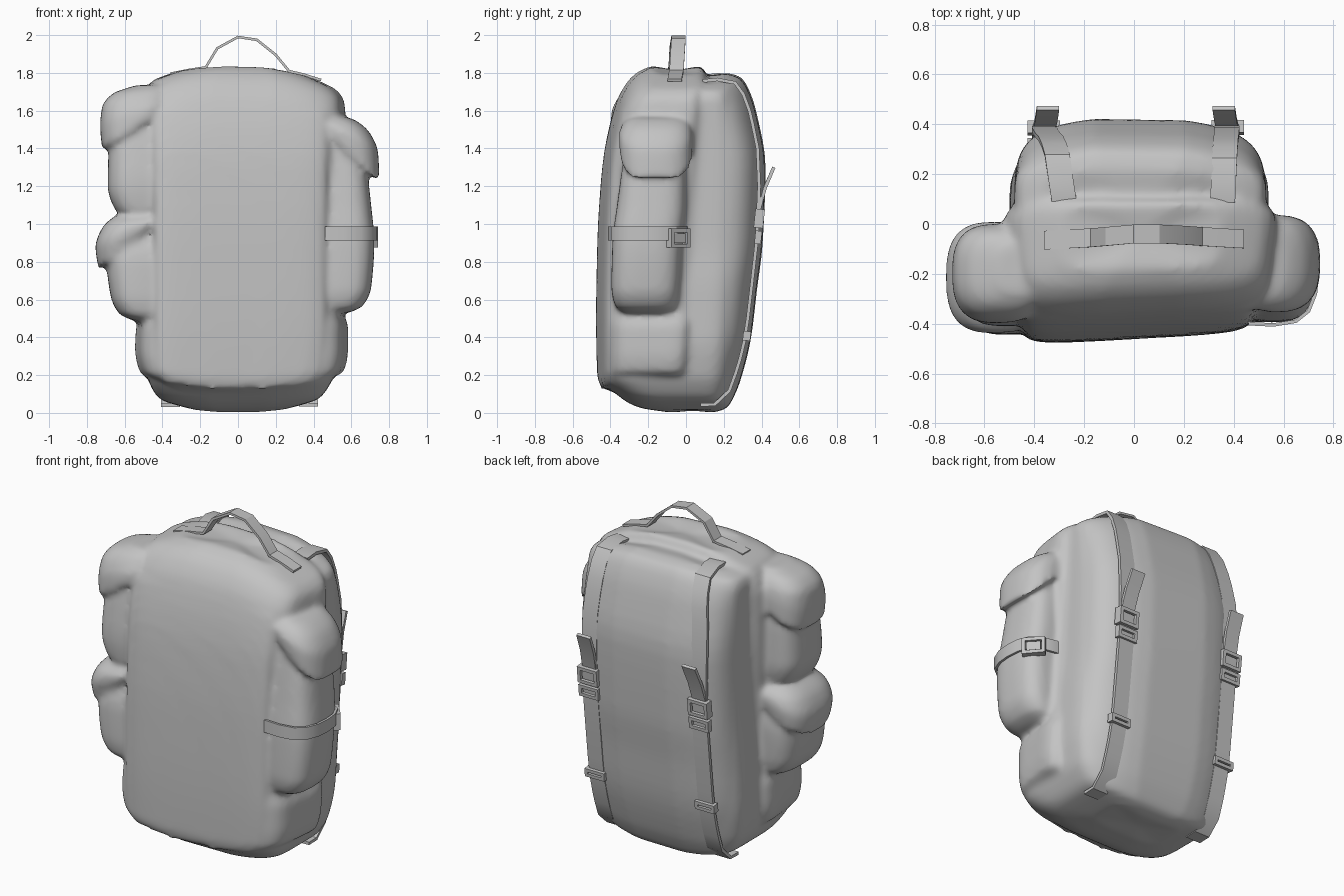
import bpy, bmesh, math
from mathutils import Vector, Matrix
from mathutils.bvhtree import BVHTree

if "Cube" in bpy.data.objects:
    bpy.data.objects.remove(bpy.data.objects["Cube"])

grey = bpy.data.materials.new("grey_canvas")
grey.diffuse_color = (0.55, 0.55, 0.55, 1)
grey.use_nodes = True
grey.node_tree.nodes["Principled BSDF"].inputs["Base Color"].default_value = grey.diffuse_color


def select(obs):
    bpy.ops.object.select_all(action='DESELECT')
    for ob in obs:
        ob.select_set(True)
    bpy.context.view_layer.objects.active = obs[0]


def finish(name, bm, angle=40):
    bmesh.ops.recalc_face_normals(bm, faces=bm.faces[:])
    me = bpy.data.meshes.new(name)
    bm.to_mesh(me)
    bm.free()
    me.materials.append(grey)
    ob = bpy.data.objects.new(name, me)
    bpy.context.collection.objects.link(ob)
    select([ob])
    bpy.ops.object.shade_smooth_by_angle(angle=math.radians(angle))
    return ob


def spow(v, p):
    return math.copysign(abs(v) ** p, v)


def refine(rings, steps=4):
    """Smooth in-between rings, without overshoot."""
    rings = [list(r) + [0] * (6 - len(r)) for r in rings]
    sl = [[(b[k] - a[k]) / (b[0] - a[0]) for k in range(6)] for a, b in zip(rings, rings[1:])]
    tan = [sl[0]]
    for a, b in zip(sl, sl[1:]):
        tan.append([2 * p * q / (p + q) if p * q > 0 else 0 for p, q in zip(a, b)])
    tan.append(sl[-1])
    out = []
    for i in range(len(rings) - 1):
        h = rings[i + 1][0] - rings[i][0]
        for s in range(steps):
            t = s / steps
            w = (2 * t**3 - 3 * t**2 + 1, (t**3 - 2 * t**2 + t) * h,
                 3 * t**2 - 2 * t**3, (t**3 - t**2) * h)
            out.append([w[0] * a + w[1] * b + w[2] * c + w[3] * d for a, b, c, d in
                        zip(rings[i], tan[i], rings[i + 1], tan[i + 1])])
    return out + [rings[-1]]


def loft(name, rings, power=4, n=40, warp=None, side=1):
    """Stack of rounded-rectangle rings: z, x0, x1, y0, y1, optional slope of z along x."""
    bm = bmesh.new()
    loops = []
    for z, x0, x1, y0, y1, slope in refine(rings):
        loop = []
        for i in range(n):
            a = 2 * math.pi * (i + 0.5) / n
            x = (x0 + x1) / 2 + (x1 - x0) / 2 * spow(math.cos(a), 2 / power)
            y = (y0 + y1) / 2 + (y1 - y0) / 2 * spow(math.sin(a), 2 / power)
            p = Vector((x * side, y, z + slope * (x1 - x)))
            loop.append(bm.verts.new(warp(p) if warp else p))
        loops.append(loop)
    for a, b in zip(loops, loops[1:]):
        for i in range(n):
            j = (i + 1) % n
            bm.faces.new((a[i], a[j], b[j], b[i]))
    # closed ends with a centre point
    for loop in (loops[0], loops[-1]):
        c = bm.verts.new(sum((v.co for v in loop), Vector()) / n)
        for i in range(n):
            bm.faces.new((loop[i], loop[(i + 1) % n], c))
    return finish(name, bm)


def strap(name, pts, across, width, thick=0.014):
    """Flat ribbon of rectangular section along a path."""
    pts = [Vector(p) for p in pts]
    across = Vector(across).normalized()
    bm = bmesh.new()
    loops = []
    for i, p in enumerate(pts):
        t = pts[min(i + 1, len(pts) - 1)] - pts[max(i - 1, 0)]
        nrm = t.cross(across).normalized() * thick / 2
        w = across * width / 2
        loops.append([bm.verts.new(p + q) for q in (w + nrm, w - nrm, -w - nrm, -w + nrm)])
    for a, b in zip(loops, loops[1:]):
        for i in range(4):
            j = (i + 1) % 4
            bm.faces.new((a[i], a[j], b[j], b[i]))
    bm.faces.new(loops[0])
    bm.faces.new(loops[-1])
    return finish(name, bm, 30)


def buckle(name, centre, rot, w, h, d, bars):
    """Frame of four bars plus a middle block; local x = width, y = depth, z = height."""
    bm = bmesh.new()
    t = 0.02
    boxes = [((s * (w - t) / 2, 0, 0), (t, d, h)) for s in (-1, 1)]
    boxes += [((0, 0, s * (h - t) / 2), (w, d, t)) for s in (-1, 1)]
    if bars:
        boxes.append(((0, 0, 0), (w * 0.6, d * 0.6, h * 0.5)))
    for c, s in boxes:
        bmesh.ops.create_cube(bm, size=1, matrix=Matrix.Translation(c) @ Matrix.Diagonal((*s, 1)))
    bm.transform(Matrix.Translation(centre) @ rot)
    return finish(name, bm, 30)


def arch(p):
    # sag of the top and bottom towards the sides
    t = (p.z - 0.92) / 0.92
    k = 0.33 if t < 0 else (0.42 if p.x > 0 else 0.28)
    return Vector((p.x, p.y, p.z - 0.92 * k * p.x ** 2 * t ** 3))


def back_warp(p):
    # back face bulges in the middle
    p = arch(p)
    return Vector((p.x, p.y - 0.32 * p.x ** 2 * max(0, min(1, (p.y - 0.1) / 0.2)), p.z))


def front_warp(p):
    # narrower towards the front, front face slightly skewed
    p = arch(p)
    k = max(0, min(1, (0.1 - p.y) / 0.55))
    return Vector((p.x * (1 - 0.12 * k), p.y + 0.05 * p.x * k, p.z))


# main bag
back = loft("back_body", [
    (0.0, -0.22, 0.24, -0.08, 0.15), (0.02, -0.4, 0.42, -0.24, 0.22),
    (0.07, -0.45, 0.47, -0.34, 0.255), (0.16, -0.48, 0.51, -0.42, 0.295),
    (0.4, -0.5, 0.54, -0.42, 0.355), (0.65, -0.495, 0.54, -0.4, 0.385),
    (0.9, -0.485, 0.53, -0.4, 0.415), (1.3, -0.48, 0.53, -0.35, 0.43),
    (1.6, -0.48, 0.53, -0.3, 0.38), (1.72, -0.48, 0.53, -0.25, 0.34),
    (1.785, -0.46, 0.51, -0.2, 0.295), (1.805, -0.38, 0.43, -0.15, 0.22)], 6, 64, back_warp)
bag = [back]
bag.append(loft("front_body", [
    (0.11, -0.43, 0.45, -0.4, -0.02), (0.165, -0.545, 0.59, -0.445, 0.02),
    (0.3, -0.57, 0.61, -0.45, 0.04), (0.43, -0.565, 0.61, -0.45, 0.05),
    (0.54, -0.53, 0.58, -0.45, 0.06), (1.0, -0.53, 0.57, -0.44, 0.09),
    (1.4, -0.54, 0.58, -0.415, 0.105), (1.65, -0.535, 0.585, -0.36, 0.11),
    (1.75, -0.51, 0.575, -0.31, 0.105), (1.81, -0.46, 0.53, -0.25, 0.1),
    (1.84, -0.3, 0.36, -0.18, 0.08)], 5.5, 64, front_warp))
bag.append(loft("front_panel", [
    (0.12, -0.44, 0.46, -0.44, -0.3), (0.19, -0.49, 0.51, -0.457, -0.3),
    (0.5, -0.5, 0.53, -0.462, -0.3), (0.9, -0.5, 0.53, -0.455, -0.3),
    (1.3, -0.5, 0.53, -0.43, -0.28), (1.6, -0.5, 0.53, -0.375, -0.24),
    (1.71, -0.46, 0.5, -0.33, -0.2)], 5, 64, front_warp))

# tall pocket with domed lid on one side
bag.append(loft("tall_pocket", [
    (0.53, 0.4, 0.59, -0.33, -0.08), (0.565, 0.4, 0.66, -0.375, -0.05),
    (0.66, 0.4, 0.705, -0.395, -0.035), (0.9, 0.4, 0.722, -0.39, -0.02),
    (1.1, 0.4, 0.705, -0.365, -0.0), (1.35, 0.4, 0.67, -0.33, 0.0),
    (1.52, 0.4, 0.58, -0.3, -0.02)], 3))
bag.append(loft("tall_pocket_lid", [
    (1.22, 0.42, 0.75, -0.35, 0.035, 0.9), (1.38, 0.4, 0.742, -0.355, 0.035, 0.55),
    (1.48, 0.4, 0.7, -0.335, 0.025, 0.28), (1.55, 0.4, 0.62, -0.3, 0.0, 0.1),
    (1.58, 0.4, 0.52, -0.25, -0.06)], 2.6))

# two stacked pockets with lids on the other side
bag.append(loft("upper_pocket", [
    (1.04, 0.35, 0.58, -0.38, -0.07), (1.075, 0.35, 0.65, -0.4, -0.04),
    (1.2, 0.35, 0.69, -0.41, -0.02), (1.4, 0.35, 0.685, -0.39, -0.02),
    (1.6, 0.35, 0.64, -0.35, -0.05)], 3, side=-1))
bag.append(loft("upper_pocket_lid", [
    (1.395, 0.38, 0.72, -0.4, 0.0, 0.6), (1.52, 0.36, 0.73, -0.395, 0.0, 0.35),
    (1.62, 0.36, 0.72, -0.37, -0.01, 0.15), (1.69, 0.36, 0.665, -0.33, -0.04, 0.08),
    (1.735, 0.36, 0.54, -0.28, -0.08)], 2.8, side=-1))
bag.append(loft("lower_pocket", [
    (0.49, 0.35, 0.56, -0.39, -0.07), (0.525, 0.35, 0.63, -0.43, -0.03),
    (0.62, 0.35, 0.675, -0.445, -0.01), (0.8, 0.35, 0.695, -0.44, -0.0),
    (1.0, 0.35, 0.64, -0.38, -0.04)], 3, side=-1))
bag.append(loft("lower_pocket_lid", [
    (0.765, 0.38, 0.74, -0.42, 0.0, 0.72), (0.88, 0.36, 0.755, -0.44, 0.01, 0.45),
    (0.97, 0.36, 0.725, -0.43, 0.0, 0.2), (1.04, 0.36, 0.655, -0.38, -0.04, 0.06),
    (1.075, 0.36, 0.55, -0.33, -0.08)], 2.8, side=-1))

# surface guide for the straps, then fuse bag and pockets into one soft skin
bvh = BVHTree.FromPolygons([v.co for v in back.data.vertices],
                           [p.vertices[:] for p in back.data.polygons])
select(bag)
bpy.ops.object.join()
back.name = "bag_with_pockets"
rem = back.modifiers.new("fuse", 'REMESH')
rem.mode = 'VOXEL'
rem.voxel_size = 0.016
soft = back.modifiers.new("soften", 'SMOOTH')
soft.factor = 0.5
soft.iterations = 9
for m in ("fuse", "soften"):
    bpy.ops.object.modifier_apply(modifier=m)
bpy.ops.object.shade_smooth_by_angle(angle=math.radians(50))

# belt and buckle around the tall pocket
strap("pocket_belt", [(x, y, 0.95) for x, y in (
    (0.46, -0.4), (0.56, -0.405), (0.65, -0.39), (0.7, -0.35), (0.728, -0.28), (0.735, -0.2),
    (0.728, -0.12), (0.7, -0.055), (0.64, -0.015), (0.56, 0.0), (0.5, 0.0))], (0, 0, 1), 0.075)
buckle("pocket_buckle", (0.685, -0.04, 0.925), Matrix.Rotation(math.radians(-50), 4, 'Z'),
       0.13, 0.1, 0.04, True)

# carry handle
strap("carry_handle", [
    (-0.36, -0.065, 1.795), (-0.26, -0.06, 1.815), (-0.17, -0.055, 1.83), (-0.11, -0.05, 1.93),
    (0.0, -0.04, 1.99), (0.1, -0.04, 1.975), (0.2, -0.045, 1.895), (0.27, -0.05, 1.81),
    (0.35, -0.055, 1.79), (0.44, -0.06, 1.762)], (0, 1, 0), 0.075)


# back straps laid onto the bag surface
def on_surface(x, y, z, lift=0.01):
    start = Vector((x, y, z))
    d = (Vector((x, 0.05, max(0.35, min(1.45, z)))) - start).normalized()
    hit = bvh.ray_cast(start, d)
    return (hit[0] + hit[1] * lift) if hit[0] else start + d * 0.2


guide = [(0.12, 2.0), (0.25, 1.97), (0.38, 1.92), (0.46, 1.84), (0.55, 1.72), (0.6, 1.6),
         (0.6, 1.4), (0.6, 1.2), (0.6, 1.05), (0.6, 0.9), (0.6, 0.7), (0.6, 0.5), (0.6, 0.38),
         (0.5, 0.22), (0.45, 0.08), (0.35, -0.05), (0.22, -0.15), (0.1, -0.2)]
for label, xa, xb in (("left", -0.28, -0.355), ("right", 0.355, 0.37)):
    path = [on_surface(xa + (xb - xa) * min(1, i / 6), y, z) for i, (y, z) in enumerate(guide)]
    strap(label + "_back_strap", path, (1, 0, 0), 0.1, 0.018)
    for part, z, h, d, bars in (("ladder_buckle", 1.03, 0.1, 0.05, True),
                                ("buckle_catch", 0.93, 0.07, 0.035, False),
                                ("strap_keeper", 0.41, 0.05, 0.04, False)):
        p = on_surface(xb, 0.6, z, 0.018)
        buckle(label + "_" + part, p, Matrix.Rotation(math.radians(-6), 4, 'X'),
               0.13, h, d, bars)
    # loose strap end sticking out above the buckle
    p = on_surface(xb, 0.6, 1.08, 0.015)
    tip = Vector((xb - 0.01 * (1 if xb > 0 else -1), 0.465, 1.3))
    strap(label + "_strap_tail", [p, p.lerp(tip, 0.5) - Vector((0, 0.008, 0)), tip],
          (1, 0, 0), 0.09, 0.018)
